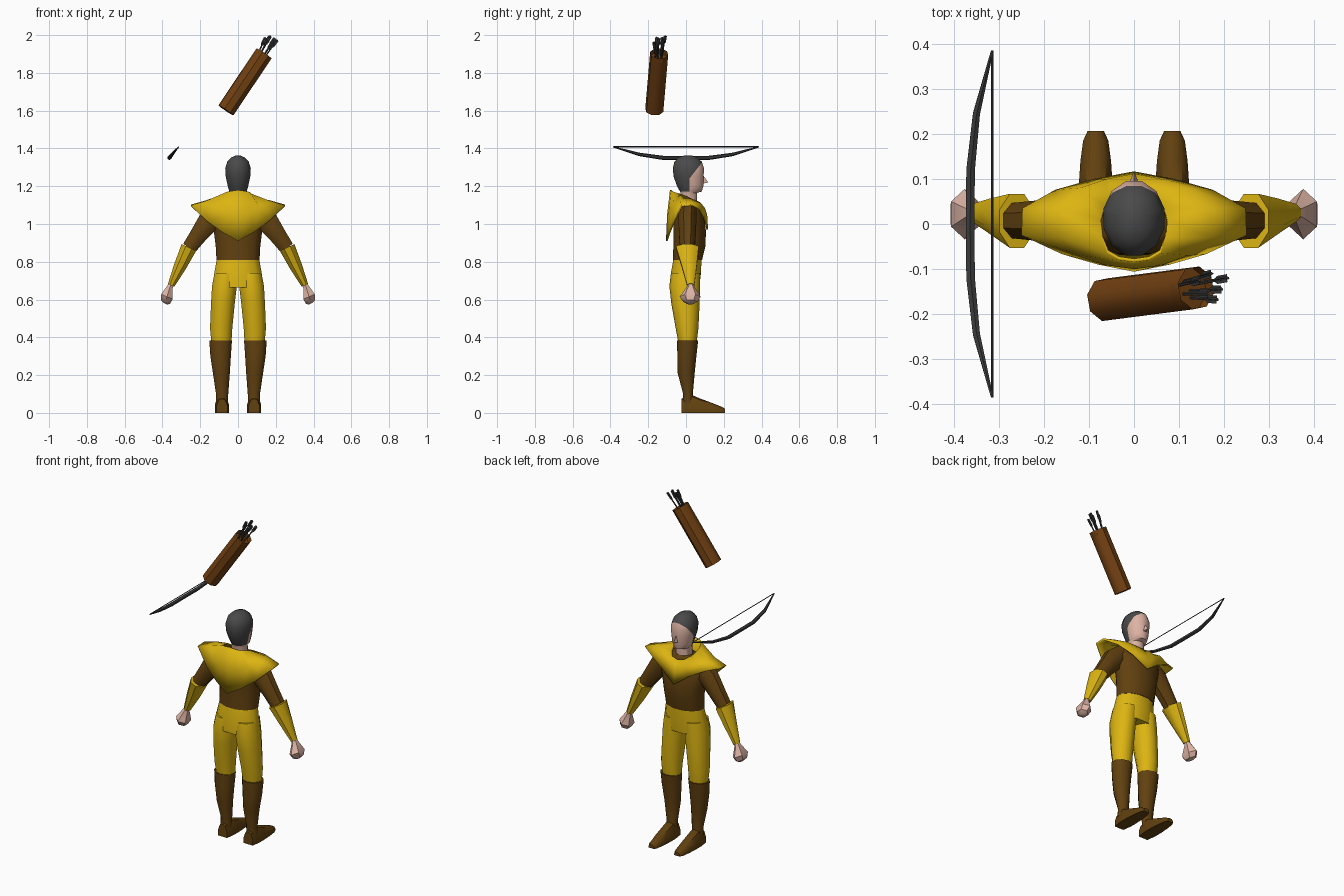
import bpy, bmesh, math
from mathutils import Vector as V


def material(name, rgb):
    m = bpy.data.materials.new(name)
    m.diffuse_color = (*rgb, 1)
    return m


YELLOW = material("yellow cloth", (0.72, 0.46, 0.006))
BROWN = material("dark brown leather", (0.12, 0.052, 0.005))
QUIVER = material("reddish brown leather", (0.17, 0.052, 0.006))
SKIN = material("skin", (0.72, 0.45, 0.37))
GREY = material("dark grey hair", (0.068, 0.068, 0.068))
BLACK = material("charcoal wood", (0.045, 0.045, 0.045))


def finish(bm, name, mats, angle=45):
    bmesh.ops.recalc_face_normals(bm, faces=bm.faces)
    me = bpy.data.meshes.new(name)
    bm.to_mesh(me)
    bm.free()
    for m in mats:
        me.materials.append(m)
    for p in me.polygons:
        p.use_smooth = True
    me.set_sharp_from_angle(angle=math.radians(angle))
    ob = bpy.data.objects.new(name, me)
    bpy.context.collection.objects.link(ob)
    return ob


def skin_rings(bm, rings, caps=True):
    rows = [[bm.verts.new(p) for p in r] for r in rings]
    n = len(rows[0])
    for a, b in zip(rows, rows[1:]):
        for i in range(n):
            j = (i + 1) % n
            bm.faces.new((a[i], a[j], b[j], b[i]))
    if caps:
        bm.faces.new(rows[0])
        bm.faces.new(rows[-1])


def ring(c, rx, ry, tilt=0.0, n=10, s=1, pitch=0.0):
    """Ellipse round c, its x axis tilted towards z, its y axis pitched towards z."""
    pts = []
    for i in range(n):
        a = 2 * math.pi * (i + 0.5) / n
        x, y = rx * math.cos(a), ry * math.sin(a)
        pts.append((s * (c[0] + x * math.cos(tilt)), c[1] + y * math.cos(pitch),
                    c[2] + x * math.sin(tilt) + y * math.sin(pitch)))
    return pts


def loft(name, rows, mat, n=10, s=1, tilt=0.0, angle=45):
    """rows: (x, z, half width, y min, y max)"""
    bm = bmesh.new()
    skin_rings(bm, [ring((x, (y0 + y1) / 2, z), w, (y1 - y0) / 2, tilt, n, s)
                    for x, z, w, y0, y1 in rows])
    return finish(bm, name, [mat], angle)


def tube(bm, pts, radii, n=6):
    """Tube through 3D points."""
    rings = []
    for i, p in enumerate(pts):
        d = (V(pts[min(i + 1, len(pts) - 1)]) - V(pts[max(i - 1, 0)])).normalized()
        u = d.cross(V((0.31, 0.9, 0.1)) if abs(d.y) < 0.8 else V((1, 0, 0))).normalized()
        w = d.cross(u)
        rings.append([V(p) + radii[i] * (u * math.cos(2 * math.pi * k / n) + w * math.sin(2 * math.pi * k / n))
                      for k in range(n)])
    skin_rings(bm, rings)


# Torso and hips
loft("tunic", [(0, 0.81, 0.118, -0.072, 0.088), (0, 0.88, 0.122, -0.07, 0.105),
               (0, 0.96, 0.132, -0.07, 0.109), (0, 1.04, 0.155, -0.068, 0.098),
               (0, 1.10, 0.14, -0.055, 0.075), (0, 1.125, 0.07, -0.04, 0.06)], BROWN, 12)
loft("trouser_seat", [(0, 0.665, 0.137, -0.083, 0.073), (0, 0.74, 0.13, -0.083, 0.082),
                      (0, 0.82, 0.115, -0.068, 0.085)], YELLOW, 12)

for s, side in ((1, "right"), (-1, "left")):
    # Legs and boots
    loft(f"trouser_leg_{side}", [(0.088, 0.37, 0.056, -0.04, 0.056), (0.089, 0.45, 0.062, -0.055, 0.066),
                                 (0.08, 0.58, 0.066, -0.078, 0.072), (0.072, 0.67, 0.069, -0.088, 0.074),
                                 (0.064, 0.74, 0.064, -0.08, 0.076)], YELLOW, 10, s)
    loft(f"boot_shaft_{side}", [(0.086, 0.05, 0.033, -0.02, 0.045), (0.084, 0.10, 0.034, -0.015, 0.036),
                                (0.088, 0.21, 0.047, -0.044, 0.046), (0.092, 0.30, 0.057, -0.046, 0.055),
                                (0.092, 0.382, 0.063, -0.047, 0.064)], BROWN, 10, s)
    bm = bmesh.new()
    rows = []
    for y, w, top in ((-0.025, 0.03, 0.075), (0.03, 0.038, 0.095), (0.08, 0.038, 0.074),
                      (0.14, 0.034, 0.052), (0.185, 0.028, 0.034), (0.207, 0.018, 0.022)):
        rows.append([(s * (0.085 + k * w), y, h * top) for k, h in
                     ((-1, 0), (1, 0), (1.0, 0.45), (0.6, 0.9), (0, 1), (-0.6, 0.9), (-1.0, 0.45))])
    skin_rings(bm, rows)
    finish(bm, f"boot_foot_{side}", [BROWN])

    # Arms
    loft(f"upper_arm_{side}", [(0.09, 1.07, 0.06, -0.04, 0.06), (0.15, 1.02, 0.064, -0.045, 0.06),
                               (0.21, 0.94, 0.05, -0.04, 0.055), (0.258, 0.873, 0.042, -0.035, 0.05)],
         BROWN, 8, s, 0.6)
    loft(f"forearm_sleeve_{side}", [(0.26, 0.876, 0.046, -0.058, 0.072), (0.307, 0.775, 0.036, -0.026, 0.06),
                                    (0.354, 0.676, 0.02, 0.004, 0.046)], YELLOW, 8, s, 0.43)
    loft(f"hand_{side}", [(0.348, 0.69, 0.015, 0.01, 0.04), (0.36, 0.668, 0.018, 0.005, 0.045),
                          (0.376, 0.615, 0.038, -0.034, 0.078), (0.384, 0.588, 0.03, -0.015, 0.06),
                          (0.384, 0.578, 0.014, 0.005, 0.04)], SKIN, 6, s, 0.4, 35)

# Shoulder cape with points at chest and back: half outlines from front to back
def mirrored(half):
    return half + [(-x, y, z) for x, y, z in half[-2:0:-1]]


neck = mirrored([(0, 0.082, 1.105), (0.04, 0.075, 1.115), (0.065, 0.04, 1.13), (0.074, 0.01, 1.145),
                 (0.072, -0.03, 1.16), (0.06, -0.065, 1.17), (0.035, -0.08, 1.175), (0, -0.085, 1.18)])
mid = mirrored([(0, 0.112, 1.05), (0.06, 0.10, 1.085), (0.12, 0.08, 1.11), (0.17, 0.035, 1.125),
                (0.17, -0.03, 1.122), (0.12, -0.07, 1.085), (0.06, -0.092, 1.06), (0, -0.1, 1.05)])
hem = mirrored([(0, 0.117, 0.97), (0.09, 0.1, 1.035), (0.175, 0.076, 1.08), (0.248, 0.035, 1.103),
                (0.25, -0.025, 1.098), (0.16, -0.067, 1.012), (0.08, -0.09, 0.955), (0, -0.106, 0.91)])
bm = bmesh.new()
skin_rings(bm, [neck, mid, hem], caps=False)
cape = finish(bm, "shoulder_cape", [YELLOW], 50)
mod = cape.modifiers.new("thickness", "SOLIDIFY")
mod.thickness, mod.offset = 0.008, -1

# Head: hairline cut along two planes
bm = bmesh.new()
skin_rings(bm, [ring((0, (a + b) / 2, z), w, (b - a) / 2, 0, 12) for z, w, a, b in (
    (1.08, 0.05, -0.03, 0.06), (1.165, 0.044, -0.03, 0.06), (1.172, 0.048, -0.034, 0.086),
    (1.20, 0.056, -0.05, 0.094), (1.25, 0.067, -0.068, 0.096), (1.295, 0.07, -0.073, 0.098),
    (1.33, 0.059, -0.064, 0.086), (1.353, 0.036, -0.04, 0.058), (1.363, 0.012, -0.008, 0.03))])
for co, no in (((0, 0.018, 1.24), (0, 1, 0)), ((0, 0.018, 1.24), (0, 1, -0.78))):
    bmesh.ops.bisect_plane(bm, geom=bm.verts[:] + bm.edges[:] + bm.faces[:], plane_co=co, plane_no=no)
for f in bm.faces:
    c = f.calc_center_median()
    line = 0.018 + max(0.0, c.z - 1.24) * 0.78
    f.material_index = 1 if c.z > 1.17 and c.y < line else 0
finish(bm, "head", [SKIN, GREY])

# Nose
bm = bmesh.new()
v = [bm.verts.new(p) for p in ((-0.013, 0.085, 1.213), (0.013, 0.085, 1.213), (0, 0.088, 1.262), (0, 0.118, 1.22))]
for t in ((0, 1, 2), (0, 1, 3), (1, 2, 3), (0, 2, 3)):
    bm.faces.new([v[i] for i in t])
finish(bm, "nose", [SKIN])

# Bow and string
half = [(-0.315, 0.385, 1.408), (-0.35, 0.245, 1.368), (-0.363, 0.12, 1.35)]
path = half + [(-0.364, 0, 1.35)] + [(x, -y, z) for x, y, z in half[::-1]]
bm = bmesh.new()
tube(bm, path, [0.003, 0.009, 0.011, 0.011, 0.011, 0.009, 0.003])
finish(bm, "bow", [BLACK])
bm = bmesh.new()
tube(bm, [(-0.315, -0.385, 1.409), (-0.315, 0.385, 1.409)], [0.003, 0.003], 4)
finish(bm, "bow_string", [BLACK])

# Quiver with a recessed mouth
base, top = V((-0.064, -0.168, 1.602)), V((0.138, -0.142, 1.903))
axis = (top - base).normalized()
bm = bmesh.new()
tube(bm, [base, top], [0.049, 0.049], 8)
bm.faces.ensure_lookup_table()
lid = [max(bm.faces, key=lambda f: f.calc_center_median().z)]
bmesh.ops.inset_region(bm, faces=lid, thickness=0.006)
bmesh.ops.translate(bm, verts=lid[0].verts, vec=-axis * 0.03)
finish(bm, "quiver", [QUIVER])

# Arrows with crossed feathers
for k, tip in enumerate(((0.146, -0.125, 1.988), (0.172, -0.11, 1.997), (0.208, -0.12, 1.975),
                         (0.195, -0.145, 1.985), (0.165, -0.155, 1.99), (0.185, -0.168, 1.965))):
    tip = V(tip)
    foot = top - axis * 0.1 + (tip - V((0.178, -0.14, 1.98))) * 0.4
    d = (tip - foot).normalized()
    bm = bmesh.new()
    tube(bm, [foot, tip], [0.004, 0.004], 5)
    u = d.cross(V((0, 1, 0))).normalized()
    for w in (u, d.cross(u)):
        bm.faces.new([bm.verts.new(tip - d * a + w * b) for a, b in
                      ((0.002, -0.009), (0.002, 0.009), (0.04, 0.009), (0.055, 0), (0.04, -0.009))])
    finish(bm, f"arrow_{k + 1}", [BLACK])
